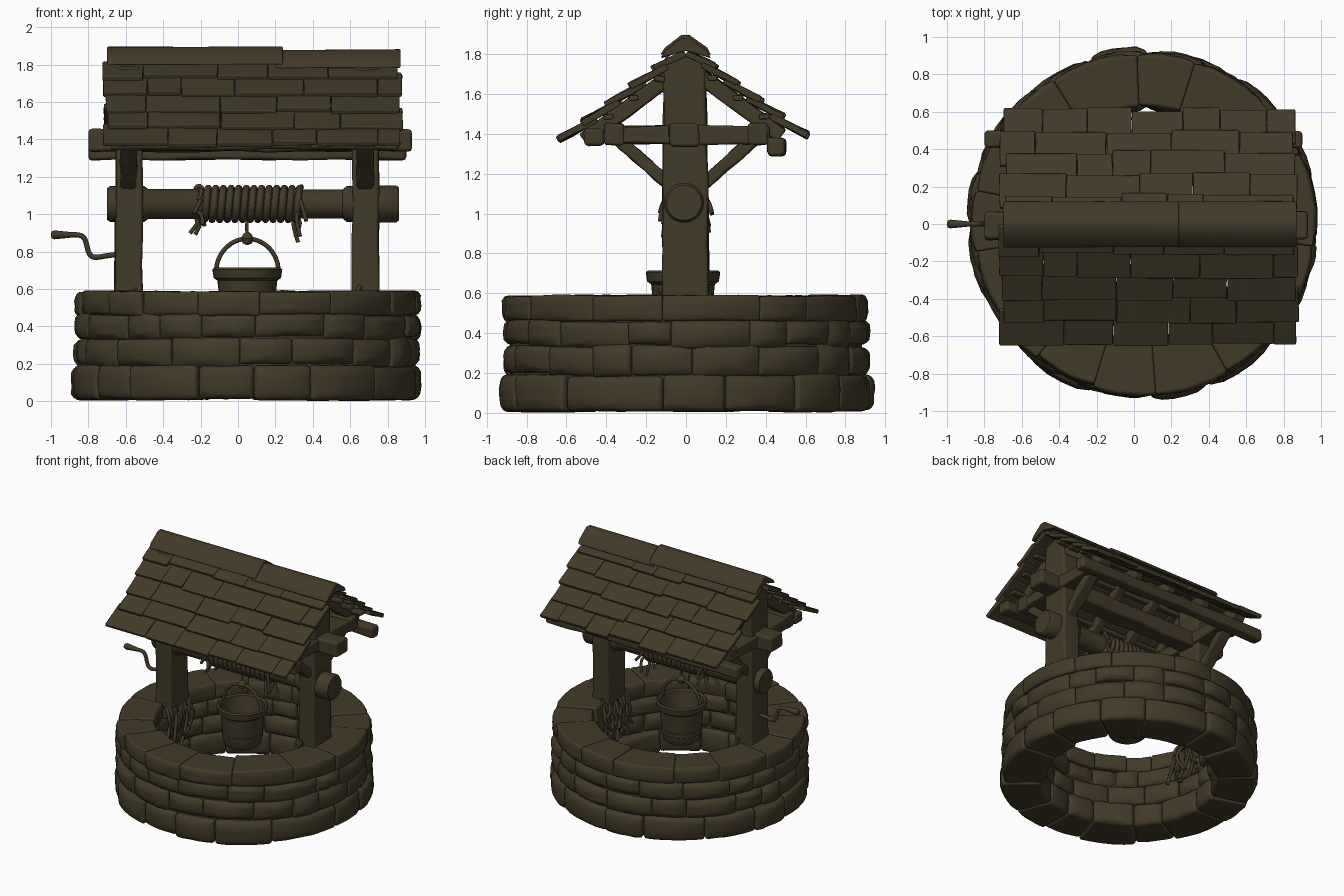
import bpy, bmesh, math, random
from mathutils import Vector, Matrix

random.seed(7)
old = bpy.data.objects.get("Cube")
if old:
    bpy.data.objects.remove(old)

mat = bpy.data.materials.new("dark_olive_brown")
mat.use_nodes = True
COLOR = (0.055, 0.043, 0.021, 1)
mat.diffuse_color = COLOR
bsdf = mat.node_tree.nodes["Principled BSDF"]
bsdf.inputs["Base Color"].default_value = COLOR
bsdf.inputs["Roughness"].default_value = 0.9
CX = 0.05          # axis of the stone ring
POSTS = (-0.585, 0.68)


def jit(a):
    return random.uniform(-a, a)


def finish(name, bm, bevel=0.0, segments=2):
    bmesh.ops.recalc_face_normals(bm, faces=bm.faces)
    me = bpy.data.meshes.new(name)
    bm.to_mesh(me)
    bm.free()
    ob = bpy.data.objects.new(name, me)
    bpy.context.collection.objects.link(ob)
    me.materials.append(mat)
    me.polygons.foreach_set("use_smooth", [True] * len(me.polygons))
    if bevel:
        mod = ob.modifiers.new("worn_edges", 'BEVEL')
        mod.width, mod.segments = bevel, segments
        mod.limit_method, mod.angle_limit = 'ANGLE', math.radians(40)
        mod.harden_normals = True
    else:
        bpy.ops.object.select_all(action='DESELECT')
        ob.select_set(True)
        bpy.context.view_layer.objects.active = ob
        bpy.ops.object.shade_smooth_by_angle(angle=math.radians(40))


def add_beam(bm, a, b, w, h, wobble=0.006, cuts=4, taper=1.0):
    """Slightly crooked plank from a to b: w across, h thick."""
    a, b = Vector(a), Vector(b)
    d = (b - a).normalized()
    side = Vector((1, 0, 0)) if abs(d.x) < 0.9 else Vector((0, 1, 0))
    up = d.cross(side).normalized()
    rings = []
    for i in range(cuts + 2):
        t = i / (cuts + 1)
        k = 1 + (taper - 1) * t
        c = a.lerp(b, t)
        rings.append([bm.verts.new(c + side * (sx * w / 2 * k + jit(wobble)) + up * (sy * h / 2 * k + jit(wobble)))
                      for sx, sy in ((-1, -1), (1, -1), (1, 1), (-1, 1))])
    for r, s in zip(rings, rings[1:]):
        for i in range(4):
            j = (i + 1) % 4
            bm.faces.new((r[i], r[j], s[j], s[i]))
    bm.faces.new(rings[0])
    bm.faces.new(rings[-1][::-1])


def beam(name, a, b, w, h, bevel=0.014, **kw):
    bm = bmesh.new()
    # post width runs along y, so across and thick follow the beam's own axes
    add_beam(bm, a, b, w, h, **kw)
    finish(name, bm, bevel)


def lathe(name, profile, matrix, steps=32):
    """Spin (radius, height) pairs about z, then place."""
    bm = bmesh.new()
    vs = [bm.verts.new((r, 0, z)) for r, z in profile]
    es = [bm.edges.new(p) for p in zip(vs, vs[1:])]
    bmesh.ops.spin(bm, geom=vs + es, cent=(0, 0, 0), axis=(0, 0, 1), angle=math.tau, steps=steps)
    bmesh.ops.remove_doubles(bm, verts=bm.verts, dist=0.0005)
    bm.transform(matrix)
    finish(name, bm)


def strands(name, paths, radius, smooth=True):
    """Round cords along point paths, made into one mesh."""
    cu = bpy.data.curves.new(name, 'CURVE')
    cu.dimensions, cu.bevel_depth, cu.bevel_resolution = '3D', radius, 2
    cu.use_fill_caps = True
    for path in paths:
        sp = cu.splines.new('NURBS' if smooth else 'POLY')
        sp.points.add(len(path) - 1)
        for p, co in zip(sp.points, path):
            p.co = (*co, 1)
        if smooth:
            sp.use_endpoint_u, sp.order_u, sp.resolution_u = True, 3, 4
    ob = bpy.data.objects.new(name, cu)
    bpy.context.collection.objects.link(ob)
    cu.materials.append(mat)
    bpy.ops.object.select_all(action='DESELECT')
    ob.select_set(True)
    bpy.context.view_layer.objects.active = ob
    bpy.ops.object.convert(target='MESH')
    bpy.ops.object.shade_smooth_by_angle(angle=math.radians(50))


# Stone ring: mortar core and four staggered courses of worn blocks
lathe("mortar_core", [(0.66, 0.04), (0.885, 0.04), (0.88, 0.565), (0.66, 0.565), (0.66, 0.04)],
      Matrix.Translation((CX, 0, 0)), 64)

shape = bmesh.new()
bmesh.ops.create_cube(shape, size=1)
bmesh.ops.subdivide_edges(shape, edges=shape.edges[:], cuts=4, use_grid_fill=True)
block_mesh = bpy.data.meshes.new("plain_block")
shape.to_mesh(block_mesh)
shape.free()


def stone_course(name, z0, z1, r_out, count, bulge, wave):
    bm = bmesh.new()
    weights = [random.uniform(0.65, 1.4) for _ in range(count)]
    start = random.uniform(0, 1)
    for wgt in weights:
        span = wgt / sum(weights) * math.tau
        ro, ri = r_out + jit(0.012), 0.615 + jit(0.02)
        lo, hi = z0 + jit(wave), z1 + jit(wave)
        done = len(bm.verts)
        bm.from_mesh(block_mesh)
        for v in list(bm.verts)[done:]:
            u, w, h = v.co
            soft = (1 - (2 * u) ** 4) * (1 - (2 * h) ** 4)
            r = ri + (ro - ri) * (w + 0.5) + 2 * w * bulge * (soft - 1) + jit(0.004)
            ang = start + span * (u + 0.5)
            z = lo + (hi - lo) * (h + 0.5) + jit(0.003)
            v.co = (CX + r * math.cos(ang), r * math.sin(ang), max(z, 0))
        start += span
    finish(name, bm, 0.025, 3)


stone_course("stone_course_bottom", 0.01, 0.19, 0.94, 15, 0.02, 0.006)
stone_course("stone_course_lower", 0.19, 0.335, 0.93, 18, 0.03, 0.012)
stone_course("stone_course_upper", 0.335, 0.465, 0.925, 19, 0.03, 0.012)
stone_course("stone_course_rim", 0.46, 0.588, 0.92, 15, 0.015, 0.005)
bpy.data.meshes.remove(block_mesh)

# Roof frame: posts, ties, braces and beams
for x, tag in zip(POSTS, ("right", "left")):
    beam("post_" + tag, (x, 0, 0.55), (x + 0.005, -0.005, 1.79), 0.15, 0.235, taper=0.9, cuts=7, bevel=0.02)
    beam("tie_" + tag, (x, -0.40, 1.395), (x, 0.42, 1.395), 0.17, 0.09)
    for s, end in ((-1, "front"), (1, "back")):
        beam(f"tie_end_{tag}_{end}", (x, s * 0.31, 1.4), (x, s * 0.41, 1.4), 0.18, 0.105, cuts=1)
        beam(f"brace_{tag}_{end}", (x, s * 0.08, 1.14), (x, s * 0.36, 1.39), 0.09, 0.06)

beam("centre_beam", (-0.80, -0.01, 1.395), (0.93, -0.01, 1.395), 0.15, 0.12, cuts=8, bevel=0.02)
beam("eave_beam_front", (-0.68, -0.46, 1.385), (0.86, -0.46, 1.385), 0.10, 0.08, cuts=8, bevel=0.02)
beam("eave_beam_back", (-0.80, 0.455, 1.335), (0.90, 0.455, 1.335), 0.09, 0.09, cuts=8, bevel=0.02)

SLOPE = math.radians(36.5)


def roof_point(x, s, dist, lift=0.0):
    """Point down one roof side, dist from the ridge, lift above the deck."""
    return (x, s * (dist * math.cos(SLOPE) + lift * math.sin(SLOPE)),
            1.80 - dist * math.sin(SLOPE) + lift * math.cos(SLOPE))


# Roof sides: rafters, battens and overlapping boards of uneven width
for s, tag in ((-1, "front"), (1, "back")):
    reach = 0.77 if s < 0 else 0.73
    bm = bmesh.new()
    for x in (POSTS[0], -0.27, 0.05, 0.36, POSTS[1]):
        add_beam(bm, roof_point(x, s, 0.02, -0.045), roof_point(x, s, reach - 0.1, -0.045),
                 0.12 if x in POSTS else 0.07, 0.075)
    finish("rafters_" + tag, bm, 0.012)
    bm = bmesh.new()
    for d in (0.18, 0.34, 0.50):
        add_beam(bm, roof_point(-0.66, s, d, -0.02), roof_point(0.83, s, d, -0.02), 0.05, 0.03)
    finish("battens_" + tag, bm, 0.008)
    bm = bmesh.new()
    step = (reach - 0.02) / 5
    for row in range(5):
        x = -0.70 + jit(0.025)
        stop = 0.87 + jit(0.02)
        while x < stop:
            nx = x + random.uniform(0.18, 0.42)
            if stop - nx < 0.12:
                nx = stop
            mid = (x + nx) / 2
            low = 0.02 + step * (row + 1) + jit(0.014)
            add_beam(bm, roof_point(mid, s, max(0.0, low - step - 0.06), 0.005),
                     roof_point(mid, s, low, 0.037 + jit(0.006)),
                     nx - x - 0.002, 0.032, wobble=0.003, cuts=2)
            x = nx
    finish("shingles_" + tag, bm, 0.007)

# Ridge cap: two folded boards meeting near the middle
for x0, x1, top, tag in ((-0.70, 0.24, 1.895, "right"), (0.20, 0.87, 1.88, "left")):
    bm = bmesh.new()
    section = [(-0.125, -0.10), (-0.105, -0.065), (-0.02, 0), (0.02, 0), (0.105, -0.065), (0.125, -0.10), (0, -0.06)]
    ends = [[bm.verts.new((x, y + jit(0.004), top + z + jit(0.003))) for y, z in section] for x in (x0, x1)]
    for i in range(len(section)):
        j = (i + 1) % len(section)
        bm.faces.new((ends[0][i], ends[0][j], ends[1][j], ends[1][i]))
    for end in ends:
        bm.faces.new(end)
    finish("ridge_cap_" + tag, bm, 0.008)

# Windlass drum with thicker ends, rope coil and frayed ends
lathe("windlass", [(0, -0.70), (0.085, -0.70), (0.095, -0.685), (0.095, -0.50), (0.08, -0.48), (0.078, 0.56),
                   (0.095, 0.58), (0.1, 0.845), (0.088, 0.86), (0, 0.86)],
      Matrix.Translation((0, -0.01, 1.055)) @ Matrix.Rotation(math.pi / 2, 4, 'Y'))
turns, per = 13, 16
coil = [(-0.2 + 0.53 * i / (turns * per), -0.01 + 0.083 * math.sin(i * math.tau / per),
         1.055 + 0.083 * math.cos(i * math.tau / per)) for i in range(turns * per + 1)]
strands("rope_coil", [coil], 0.02, smooth=False)
frays = []
for x, drop in ((-0.215, 0.10), (0.32, 0.14)):
    for i in range(9):
        a = i * math.tau / 9
        y, z = 0.095 * math.sin(a), 1.055 + 0.095 * math.cos(a)
        frays.append([(x + jit(0.02), y, z), (x + jit(0.04), y * 1.2, z + 0.01),
                      (x + jit(0.05), y * 1.4, z - drop * random.uniform(0.4, 0.9))])
strands("frayed_rope", frays, 0.011)

# Bucket with hoop, bail handle and rope
AT = Matrix.Translation((CX, -0.015, 0))
lathe("bucket", [(0, 0.40), (0.125, 0.40), (0.135, 0.41), (0.14, 0.46), (0.148, 0.465), (0.15, 0.495), (0.145, 0.50),
                 (0.16, 0.645), (0.18, 0.66), (0.187, 0.705), (0.175, 0.715), (0.16, 0.705), (0.12, 0.43), (0, 0.43)], AT)
bail = [(CX + 0.168 * math.cos(a), -0.015, 0.69 + 0.18 * math.sin(a))
        for a in (math.pi * i / 16 for i in range(17))]
strands("bucket_handle", [bail], 0.012)
strands("hanging_rope", [[(CX, -0.015, 1.0), (CX - 0.005, -0.015, 0.93), (CX, -0.015, 0.86)]], 0.009)
lathe("rope_knot", [(0, 0.835), (0.025, 0.845), (0.033, 0.87), (0.022, 0.895), (0, 0.91)], AT, 12)

# Crank rod and grip on the right post
strands("crank_rod", [[(-0.60, 0, 0.79), (-0.70, 0, 0.78), (-0.77, 0, 0.765), (-0.80, 0, 0.79),
                       (-0.815, 0, 0.87), (-0.85, 0, 0.895), (-0.93, 0, 0.89)]], 0.014)
lathe("crank_grip", [(0, 0), (0.014, 0), (0.017, 0.03), (0.024, 0.10), (0.018, 0.115), (0, 0.118)],
      Matrix.Translation((-0.882, 0, 0.89)) @ Matrix.Rotation(-math.pi / 2, 4, 'Y'), 14)

# Dry roots hanging on the inner wall under each post
for s, tag in ((-1, "right"), (1, "left")):
    roots = []
    for i in range(16):
        y, x = jit(0.13), CX + s * 0.585
        roots.append([(x + s * 0.02, y, 0.60 + jit(0.02)), (x - s * random.uniform(0.01, 0.06), y + jit(0.04), 0.53),
                      (x - s * random.uniform(0, 0.07), y + jit(0.07), 0.43),
                      (x - s * random.uniform(0, 0.08), y + jit(0.10), random.uniform(0.24, 0.38))])
    strands("hanging_roots_" + tag, roots, 0.012)
